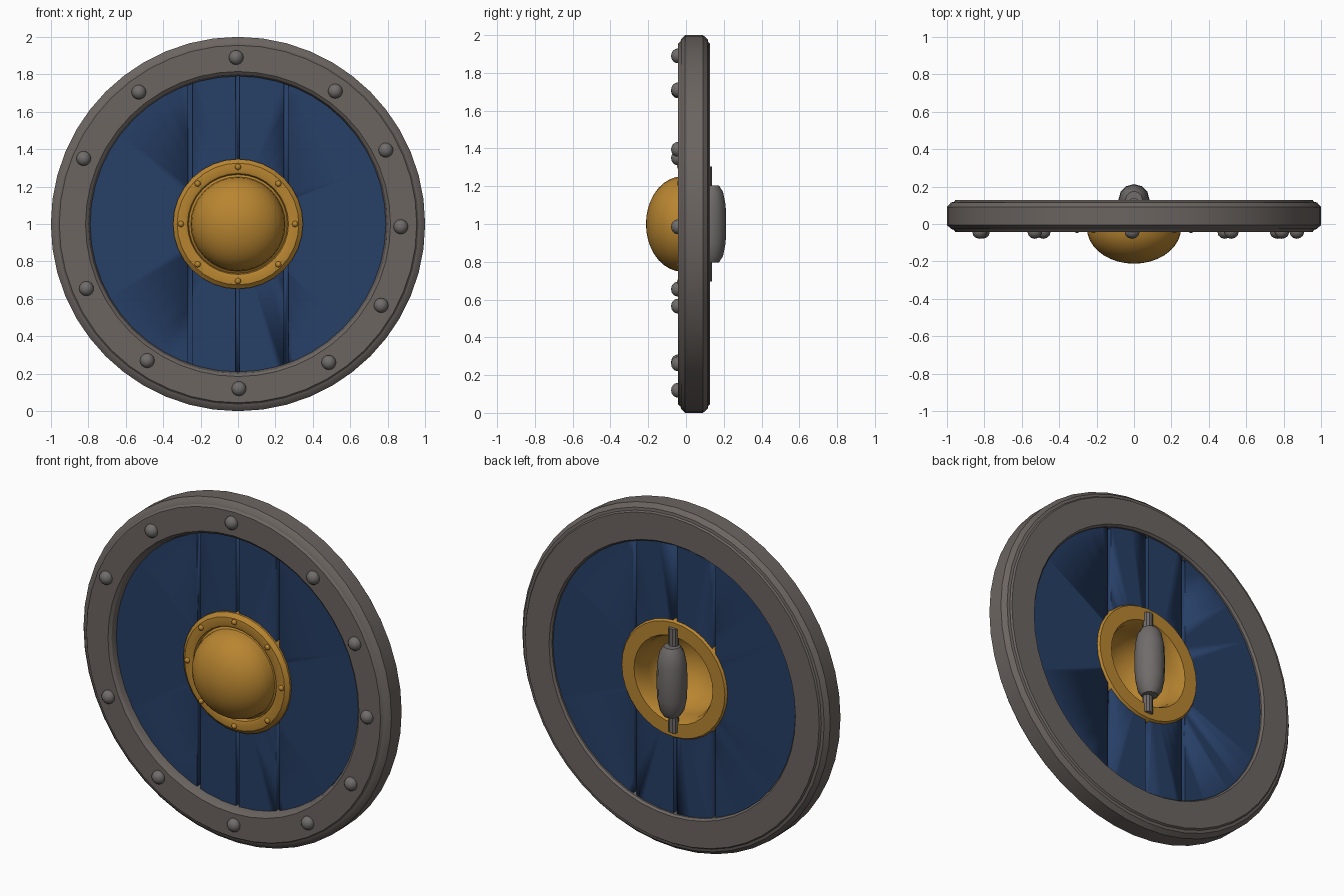
import bpy, bmesh, math
from mathutils import Matrix, Vector

if "Cube" in bpy.data.objects:
    bpy.data.objects.remove(bpy.data.objects["Cube"])


def material(name, rgb):
    m = bpy.data.materials.new(name)
    m.diffuse_color = (*rgb, 1)
    m.use_nodes = True
    m.node_tree.nodes["Principled BSDF"].inputs["Base Color"].default_value = m.diffuse_color
    return m


STEEL = material("rim grey", (0.15, 0.13, 0.12))
IRON = material("iron grey", (0.16, 0.15, 0.145))
BLUE = material("plank blue", (0.02, 0.05, 0.135))
GOLD = material("boss gold", (0.48, 0.235, 0.03))


def finish(bm, name, mat, angle=30):
    bmesh.ops.recalc_face_normals(bm, faces=bm.faces)
    me = bpy.data.meshes.new(name)
    bm.to_mesh(me)
    bm.free()
    me.materials.append(mat)
    ob = bpy.data.objects.new(name, me)
    bpy.context.collection.objects.link(ob)
    bpy.ops.object.select_all(action='DESELECT')
    ob.select_set(True)
    bpy.context.view_layer.objects.active = ob
    bpy.ops.object.shade_smooth_by_angle(angle=math.radians(angle))
    return ob


def lathe(name, profile, mat, seg, place, closed=True):
    """Spin (radius, height) points around z, then move with the matrix."""
    bm = bmesh.new()
    vs = [bm.verts.new((r, 0, h)) for r, h in profile]
    pairs = list(zip(vs, vs[1:])) + ([(vs[-1], vs[0])] if closed else [])
    edges = [bm.edges.new(p) for p in pairs]
    bmesh.ops.spin(bm, geom=vs + edges, cent=(0, 0, 0), axis=(0, 0, 1),
                   angle=2 * math.pi, steps=seg, use_duplicate=False)
    bmesh.ops.remove_doubles(bm, verts=bm.verts, dist=0.0005)
    bm.transform(place)
    return finish(bm, name, mat)


# shield axis: profile height becomes y, centre at z = 1
FACE = Matrix.Translation((0, 0, 1)) @ Matrix.Rotation(-math.pi / 2, 4, 'X')

# metal rim
lathe("rim", [(0.79, 0.0), (0.80, -0.03), (0.815, -0.042), (0.955, -0.042),
              (0.965, -0.03), (0.978, -0.026), (1.0, -0.005), (1.0, 0.09),
              (0.978, 0.115), (0.962, 0.118), (0.955, 0.128), (0.80, 0.128),
              (0.79, 0.115)], STEEL, 48, FACE)

# wooden planks: one disc with grooves cut front and back
planks = lathe("planks", [(0.30, 0.0), (0.82, 0.0), (0.82, 0.105), (0.30, 0.105)],
               BLUE, 48, FACE)
bm = bmesh.new()
for x in (-0.255, -0.003, 0.258):
    for y in (0.0, 0.105):
        bmesh.ops.create_cube(bm, size=1, matrix=Matrix.Translation((x, y, 1))
                              @ Matrix.Diagonal((0.022, 0.06, 1.9, 1)))
cutter = finish(bm, "groove_cutter", BLUE)
cutter.hide_render = True
cutter.hide_viewport = True
mod = planks.modifiers.new("grooves", 'BOOLEAN')
mod.operation = 'DIFFERENCE'
mod.solver = 'EXACT'
mod.object = cutter

# hollow boss with its flange, open at the back
N = 9
arc = [math.pi / 2 * i / N for i in range(N + 1)]
outer = [(0.252 * math.cos(a), -0.02 - 0.192 * math.sin(a)) for a in arc]
inner = [(0.235 * math.cos(a), 0.02 - 0.215 * math.sin(a)) for a in reversed(arc)]
lathe("boss", [(0.335, 0.118), (0.347, 0.10), (0.347, -0.012), (0.325, -0.032),
               (0.285, -0.036), (0.27, -0.03), (0.264, -0.01)] + outer + inner
      + [(0.24, 0.085), (0.255, 0.118)], GOLD, 32, FACE, closed=True)


def rivets(name, spots, radius, y, depth, mat):
    bm = bmesh.new()
    for x, z in spots:
        bmesh.ops.create_uvsphere(bm, u_segments=12, v_segments=8, radius=1,
                                  matrix=Matrix.Translation((x, y, z))
                                  @ Matrix.Diagonal((radius, depth, radius, 1)))
    finish(bm, name, mat, 50)


# hand-placed rim rivets and evenly spaced boss rivets
rivets("rim_rivets", [(-0.01, 1.89), (0.52, 1.71), (0.79, 1.395), (0.87, 0.985),
                      (0.765, 0.565), (0.485, 0.26), (0.005, 0.12), (-0.485, 0.27),
                      (-0.81, 0.655), (-0.825, 1.35), (-0.53, 1.705)],
       0.039, -0.044, 0.035, IRON)
rivets("boss_rivets", [(0.305 * math.cos(k * math.pi / 4),
                        1 + 0.305 * math.sin(k * math.pi / 4)) for k in range(8)],
       0.016, -0.034, 0.014, GOLD)

# vertical handle behind the boss: thin bar and thick grip
lathe("handle_bar", [(0, 0.695), (0.028, 0.695), (0.028, 1.305), (0, 1.305)],
      IRON, 10, Matrix.Translation((0, 0.112, 0)), closed=False)
lathe("handle_grip", [(0, 0.795), (0.045, 0.797), (0.066, 0.83), (0.08, 0.90),
                      (0.083, 1.0), (0.08, 1.10), (0.066, 1.17), (0.045, 1.203),
                      (0, 1.205)], IRON, 12, Matrix.Translation((0, 0.13, 0)), closed=False)
